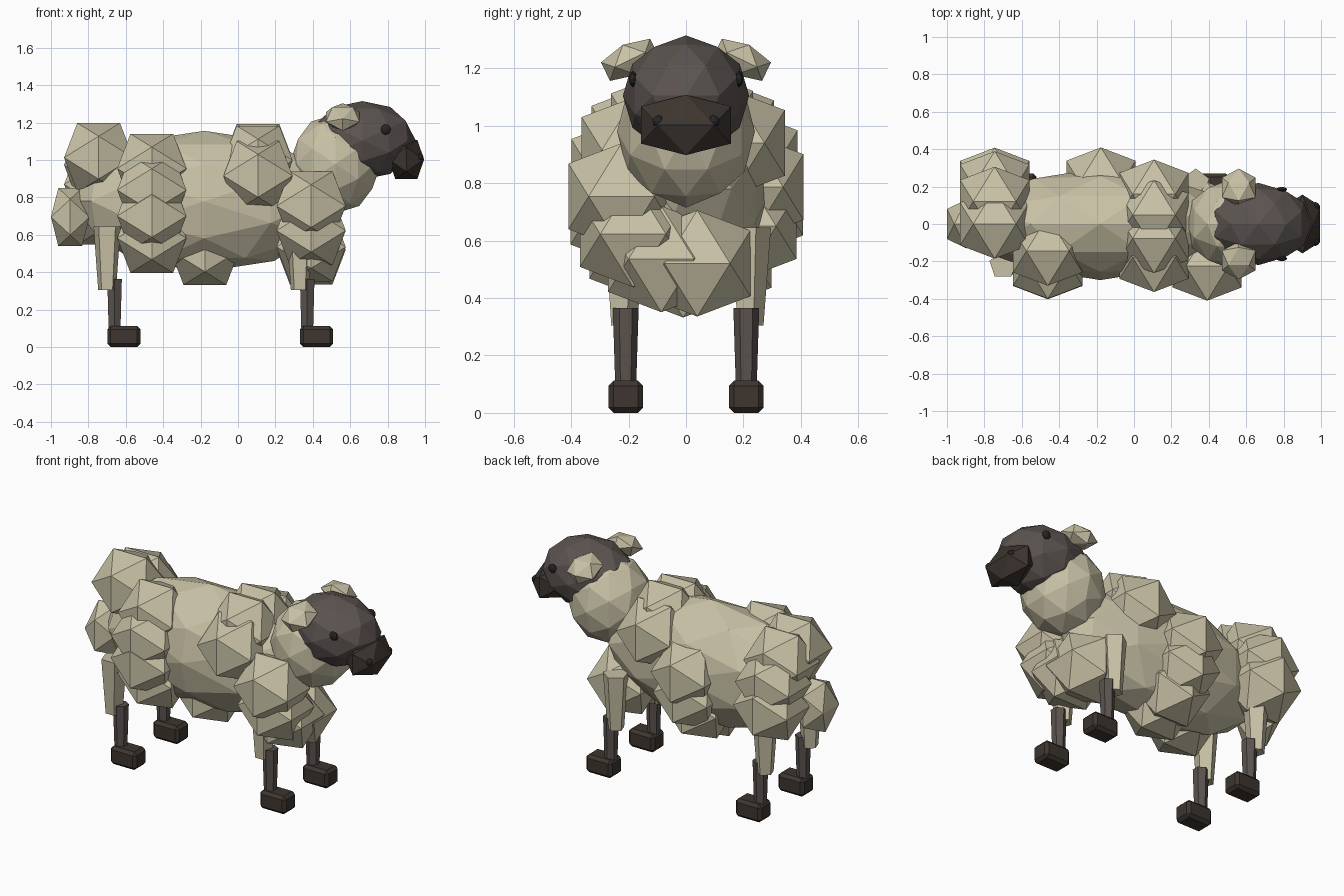
import bpy, bmesh, math
from mathutils import Matrix, Vector

cube = bpy.data.objects.get("Cube")
if cube:
    bpy.data.objects.remove(cube, do_unlink=True)


def material(name, rgb):
    mat = bpy.data.materials.new(name)
    mat.use_nodes = True
    mat.diffuse_color = (*rgb, 1)
    mat.node_tree.nodes["Principled BSDF"].inputs["Base Color"].default_value = (*rgb, 1)
    return mat


WOOL = material("cream wool", (0.58, 0.535, 0.38))
FACE = material("dark brown face", (0.105, 0.088, 0.08))
HOOF = material("blackish brown hoof", (0.047, 0.036, 0.029))
EYE = material("near black eye", (0.02, 0.018, 0.018))
PHI = (1 + math.sqrt(5)) / 2


def finish(name, bm, mat):
    bmesh.ops.recalc_face_normals(bm, faces=bm.faces)
    mesh = bpy.data.meshes.new(name)
    bm.to_mesh(mesh)
    bm.free()
    mesh.materials.append(mat)
    obj = bpy.data.objects.new(name, mesh)
    bpy.context.collection.objects.link(obj)
    return obj


def ball(name, centre, half, mat, rounded=False, tilt=0):
    """Axis-aligned icosahedron with given half extents, optionally split once."""
    bm = bmesh.new()
    for a in (-1, 1):
        for b in (-1, 1):
            for co in ((a, 0, b * PHI), (a * PHI, b, 0), (0, a * PHI, b)):
                bm.verts.new(Vector(co) / PHI)
    bmesh.ops.convex_hull(bm, input=bm.verts)
    if rounded:
        bmesh.ops.subdivide_edges(bm, edges=bm.edges, cuts=1, use_grid_fill=True)
        for v in bm.verts:
            v.co.normalize()
    bm.transform(Matrix.Translation(centre) @ Matrix.Rotation(tilt, 4, 'X')
                 @ Matrix.Diagonal((*half, 1)))
    return finish(name, bm, mat)


def tapered(name, x, y, low, high, r_low, r_high, sides, mat):
    bm = bmesh.new()
    bmesh.ops.create_cone(bm, cap_ends=True, segments=sides, radius1=r_low,
                          radius2=r_high, depth=high - low)
    bm.transform(Matrix.Translation((x, y, (low + high) / 2)))
    return finish(name, bm, mat)


def hoof(name, centre, size):
    bm = bmesh.new()
    bmesh.ops.create_cube(bm, size=1)
    bm.transform(Matrix.Translation(centre) @ Matrix.Diagonal((*size, 1)))
    bmesh.ops.bevel(bm, geom=bm.edges[:], offset=0.018, segments=1,
                    affect='EDGES', profile=0.5)
    return finish(name, bm, HOOF)


# Body, neck, head and muzzle
ball("body", (-0.18, 0, 0.78), (0.71, 0.3, 0.376), WOOL, rounded=True)
ball("neck", (0.52, 0, 0.98), (0.245, 0.24, 0.265), WOOL, rounded=True)
ball("head", (0.665, 0, 1.105), (0.285, 0.22, 0.21), FACE, rounded=True)
ball("muzzle", (0.9, 0, 1.003), (0.095, 0.157, 0.105), HOOF)
ball("tail", (-0.897, 0, 0.695), (0.103, 0.13, 0.155), WOOL)

# Wool tufts wound around the body by the golden angle, in five columns
for i in range(20):
    angle = math.radians(90 + 137.5 * i)
    centre = (-0.745 + 0.284 * (i % 5), 0.225 * math.cos(angle),
              0.765 + 0.248 * math.sin(angle))
    ball(f"wool_tuft_{i + 1}", centre, (0.185, 0.185, 0.185), WOOL)

for side, s in (("left", 1), ("right", -1)):
    # Face details
    ball(f"{side}_ear", (0.56, s * 0.195, 1.23), (0.09, 0.095, 0.058), WOOL, tilt=-s * 0.45)
    ball(f"{side}_eye", (0.79, s * 0.185, 1.163), (0.028, 0.014, 0.028), EYE, rounded=True)
    ball(f"{side}_nostril", (0.97, s * 0.095, 1.015), (0.022, 0.022, 0.022), EYE, rounded=True)
    # Legs
    for end, x in (("front", 0.37), ("back", -0.66)):
        name = f"{end}_{side}"
        tapered(f"{name}_thigh", x - 0.04, s * 0.22, 0.305, 0.645, 0.05, 0.076, 5, WOOL)
        tapered(f"{name}_shin", x, s * 0.21, 0.08, 0.365, 0.036, 0.045, 6, FACE)
        hoof(f"{name}_hoof", (x + 0.05, s * 0.21, 0.056), (0.178, 0.12, 0.112))
